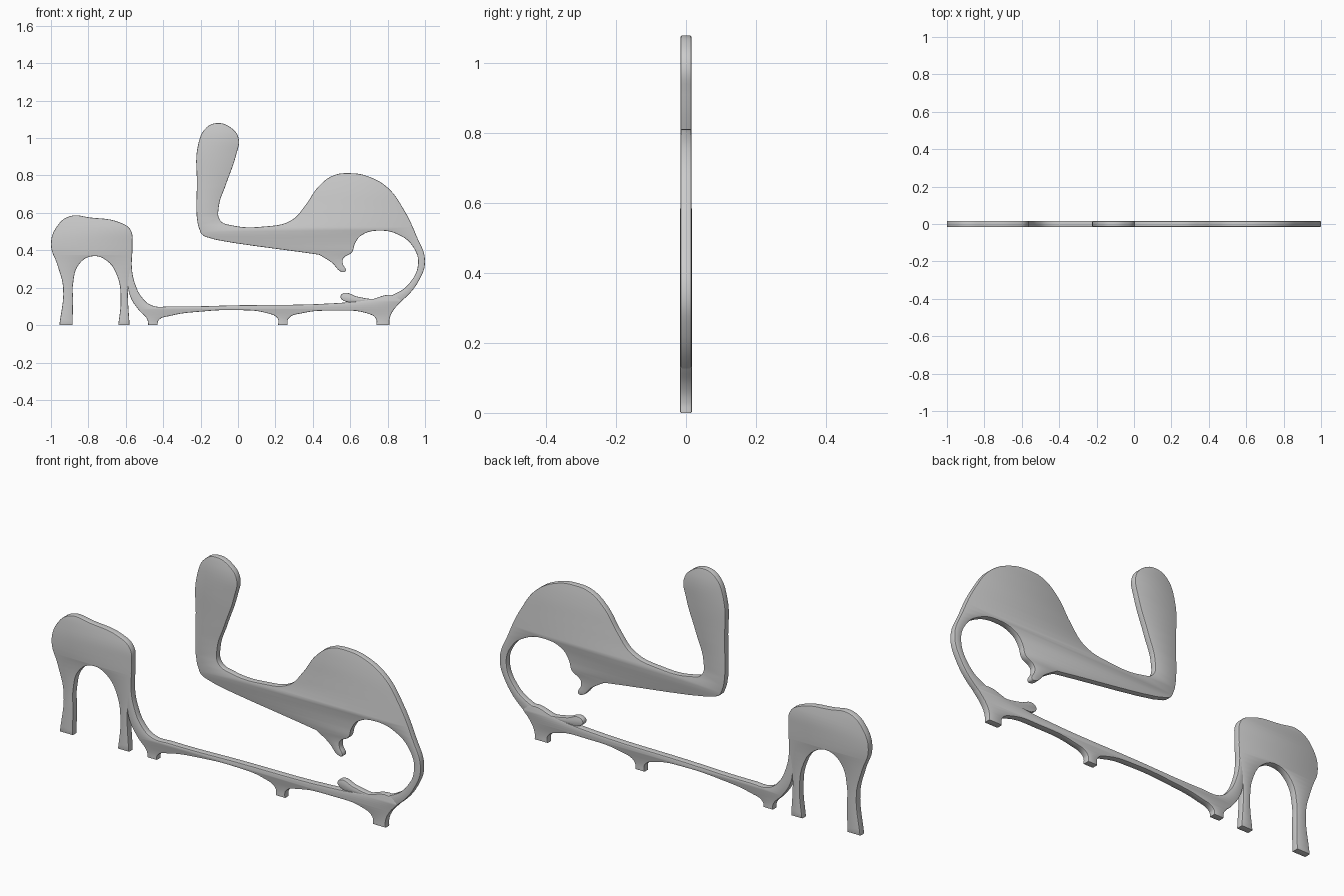
import bpy
import bmesh
import math

BEVEL = 0.004


def plate(name, half, points):
    """Flat panel from a rounded outline in x, z; a third value marks a corner."""
    cu = bpy.data.curves.new(name, 'CURVE')
    cu.dimensions = '2D'
    cu.fill_mode = 'BOTH'
    cu.resolution_u = 6
    cu.extrude = half - BEVEL
    cu.bevel_depth = BEVEL
    cu.bevel_resolution = 1
    cu.offset = -BEVEL
    sp = cu.splines.new('BEZIER')
    sp.bezier_points.add(len(points) - 1)
    sp.use_cyclic_u = True
    for bp, p in zip(sp.bezier_points, points):
        bp.co = (p[0], p[1], 0)
        kind = 'VECTOR' if len(p) > 2 else 'AUTO'
        bp.handle_left_type = bp.handle_right_type = kind
    ob = bpy.data.objects.new(name, cu)
    bpy.context.collection.objects.link(ob)
    ob.rotation_euler = (math.pi / 2, 0, 0)
    bpy.ops.object.select_all(action='DESELECT')
    ob.select_set(True)
    bpy.context.view_layer.objects.active = ob
    bpy.ops.object.convert(target='MESH')
    ob = bpy.context.view_layer.objects.active
    bpy.ops.object.transform_apply(location=False, rotation=True, scale=False)
    bm = bmesh.new()
    bm.from_mesh(ob.data)
    bmesh.ops.remove_doubles(bm, verts=bm.verts, dist=0.0002)
    bmesh.ops.recalc_face_normals(bm, faces=bm.faces)
    bm.to_mesh(ob.data)
    bm.free()
    bpy.ops.object.shade_smooth_by_angle(angle=math.radians(35))
    return ob


# arched stool panel
plate("stool_arch", 0.017, [
    (-0.955, 0, 1), (-0.935, 0.2), (-0.965, 0.32), (-1.0, 0.43), (-0.97, 0.525),
    (-0.9, 0.582), (-0.79, 0.575), (-0.635, 0.55), (-0.575, 0.51),
    (-0.565, 0.43), (-0.573, 0.32), (-0.588, 0.19), (-0.58, 0, 1),
    (-0.64, 0, 1), (-0.627, 0.14), (-0.645, 0.26), (-0.7, 0.343),
    (-0.78, 0.368), (-0.85, 0.325), (-0.882, 0.22), (-0.882, 0.13), (-0.885, 0, 1)])

# long base rail: rises beside the stool, three little feet, tail root at right
plate("base_rail", 0.0165, [
    (-0.575, 0.5, 1), (-0.565, 0.43), (-0.567, 0.3), (-0.55, 0.22), (-0.515, 0.15),
    (-0.46, 0.105), (-0.36, 0.1), (0, 0.106), (0.5, 0.116), (0.7, 0.135),
    (0.83, 0.16), (0.875, 0.13, 1), (0.825, 0.07), (0.81, 0.03), (0.81, 0, 1),
    (0.74, 0, 1), (0.737, 0.035), (0.69, 0.063), (0.52, 0.077), (0.34, 0.063),
    (0.27, 0.035), (0.265, 0, 1), (0.215, 0, 1), (0.212, 0.035), (0.15, 0.065),
    (0, 0.08), (-0.2, 0.072), (-0.36, 0.05), (-0.425, 0.025), (-0.43, 0, 1),
    (-0.48, 0, 1), (-0.485, 0.03), (-0.53, 0.08), (-0.575, 0.15), (-0.59, 0.22),
    (-0.59, 0.35)])

# backrest, seat, hump and looping tail in one sweep
plate("seat_and_tail", 0.0155, [
    (-0.2, 0.495), (-0.22, 0.78), (-0.213, 0.965), (-0.17, 1.055), (-0.11, 1.08),
    (-0.04, 1.057), (0.003, 1.0), (-0.01, 0.91), (-0.065, 0.75), (-0.103, 0.63),
    (-0.095, 0.56), (-0.03, 0.533), (0.14, 0.527), (0.285, 0.56), (0.36, 0.64),
    (0.43, 0.74), (0.51, 0.8), (0.595, 0.812), (0.69, 0.797), (0.8, 0.735),
    (0.885, 0.62), (0.955, 0.475), (1.0, 0.345), (0.97, 0.243), (0.87, 0.125),
    (0.81, 0.09), (0.71, 0.1), (0.64, 0.122), (0.565, 0.13), (0.548, 0.153),
    (0.57, 0.172), (0.635, 0.153), (0.745, 0.14), (0.835, 0.165), (0.915, 0.222),
    (0.963, 0.33), (0.935, 0.42), (0.865, 0.48), (0.76, 0.505), (0.66, 0.48),
    (0.625, 0.435), (0.61, 0.39), (0.562, 0.355), (0.56, 0.33), (0.575, 0.288),
    (0.56, 0.283), (0.5, 0.335), (0.435, 0.376, 1), (-0.17, 0.471)])
